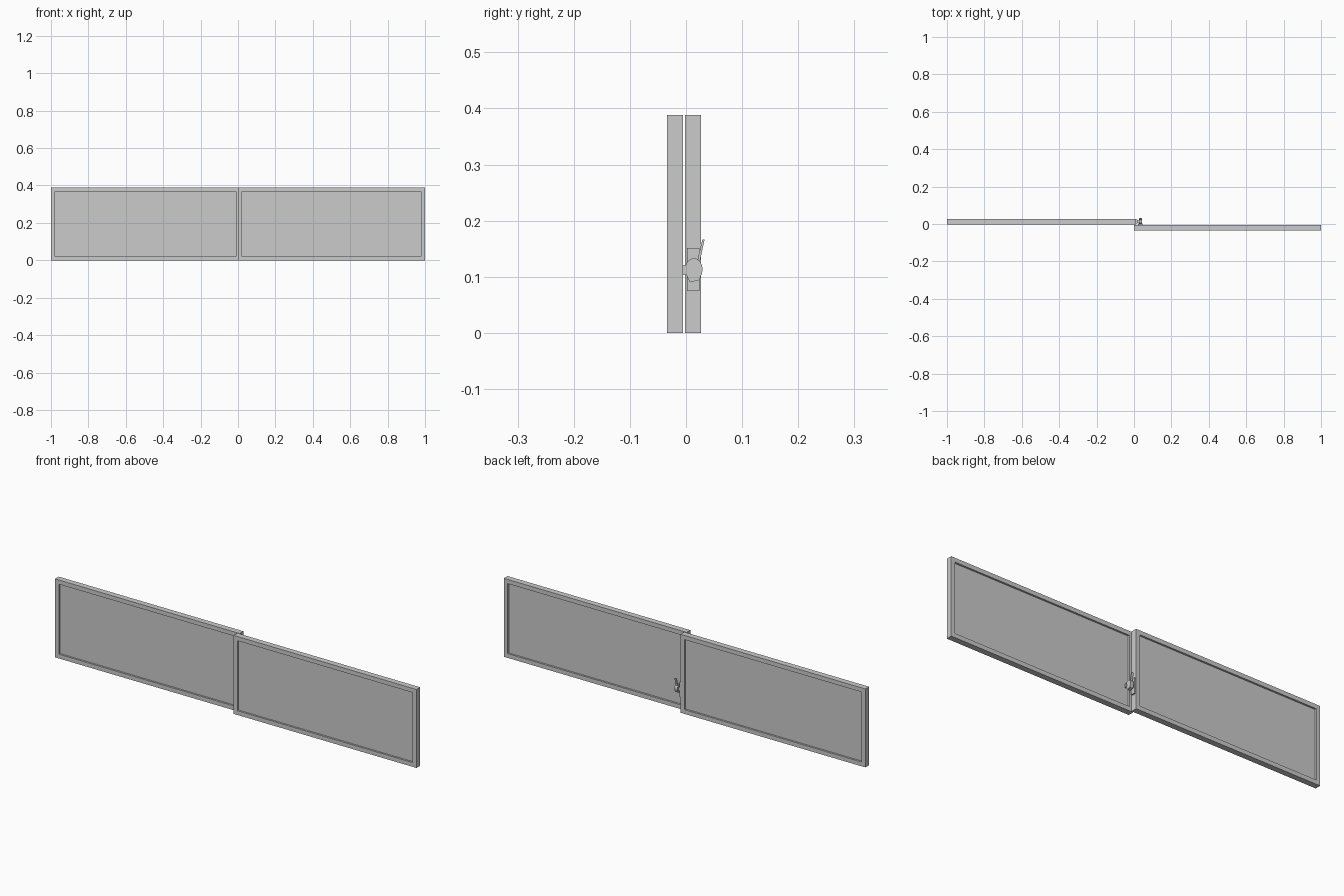
import bpy, bmesh, math

if "Cube" in bpy.data.objects:
    bpy.data.objects.remove(bpy.data.objects["Cube"])

H = 0.388       # sash height
RAIL = 0.021    # frame rail width


def mesh_object(name, bm):
    bmesh.ops.recalc_face_normals(bm, faces=bm.faces[:])
    me = bpy.data.meshes.new(name)
    bm.to_mesh(me)
    bm.free()
    ob = bpy.data.objects.new(name, me)
    bpy.context.collection.objects.link(ob)
    return ob


def box(name, x0, x1, y0, y1, z0, z1):
    bm = bmesh.new()
    bmesh.ops.create_cube(bm, size=1)
    for v in bm.verts:
        v.co.x = x0 if v.co.x < 0 else x1
        v.co.y = y0 if v.co.y < 0 else y1
        v.co.z = z0 if v.co.z < 0 else z1
    return mesh_object(name, bm)


def extrude_x(name, profile, x0, x1):
    """Extrude a (y, z) outline along x."""
    bm = bmesh.new()
    face = bm.faces.new([bm.verts.new((x0, y, z)) for y, z in profile])
    ext = bmesh.ops.extrude_face_region(bm, geom=[face])["geom"]
    for v in ext:
        if isinstance(v, bmesh.types.BMVert):
            v.co.x = x1
    return mesh_object(name, bm)


def sash_frame(name, x0, x1, y0, y1):
    """Rectangular ring with rails of equal width."""
    bm = bmesh.new()
    rings = []
    for inset, y in ((0, y0), (0, y1), (RAIL, y1), (RAIL, y0)):
        a, b, c, d = x0 + inset, x1 - inset, inset, H - inset
        rings.append([bm.verts.new(p) for p in
                      ((a, y, c), (b, y, c), (b, y, d), (a, y, d))])
    for i in range(4):
        r, s = rings[i], rings[(i + 1) % 4]
        for j in range(4):
            k = (j + 1) % 4
            bm.faces.new((r[j], r[k], s[k], s[j]))
    return mesh_object(name, bm)


# Two sliding sashes, one in front of the other
for side, x0, x1, y0, y1 in (("left", -1, 0.011, -0.002, 0.027),
                             ("right", 0, 1, -0.034, -0.005)):
    sash_frame(side + "_sash_frame", x0, x1, y0, y1)
    box(side + "_glass_pane", x0 + RAIL, x1 - RAIL,
        y0 + 0.009, y1 - 0.009, RAIL, H - RAIL)

# Latch: mounting plate on the end of the rear sash
box("latch_plate", 0.011, 0.018, 0.002, 0.024, 0.075, 0.151)
box("latch_spindle", 0.018, 0.028, 0.007, 0.020, 0.104, 0.120)

# Cam disc with a hooked lower edge
cy, cz, r = 0.014, 0.113, 0.0155
arc = [(cy + r * math.cos(math.radians(a)), cz + 1.3 * r * math.sin(math.radians(a)))
       for a in range(-40, 221, 20)]
extrude_x("latch_cam", arc + [(0.007, 0.090), (0.023, 0.094)], 0.026, 0.043)

# Lever rising from the cam, and the catch reaching the front sash
extrude_x("latch_lever", [(0.020, 0.128), (0.025, 0.128), (0.033, 0.166), (0.029, 0.166)],
          0.029, 0.040)
extrude_x("latch_catch", [(-0.005, 0.103), (0.001, 0.103), (0.004, 0.107),
                          (0.004, 0.118), (0.001, 0.121), (-0.005, 0.121)],
          0.022, 0.045)
